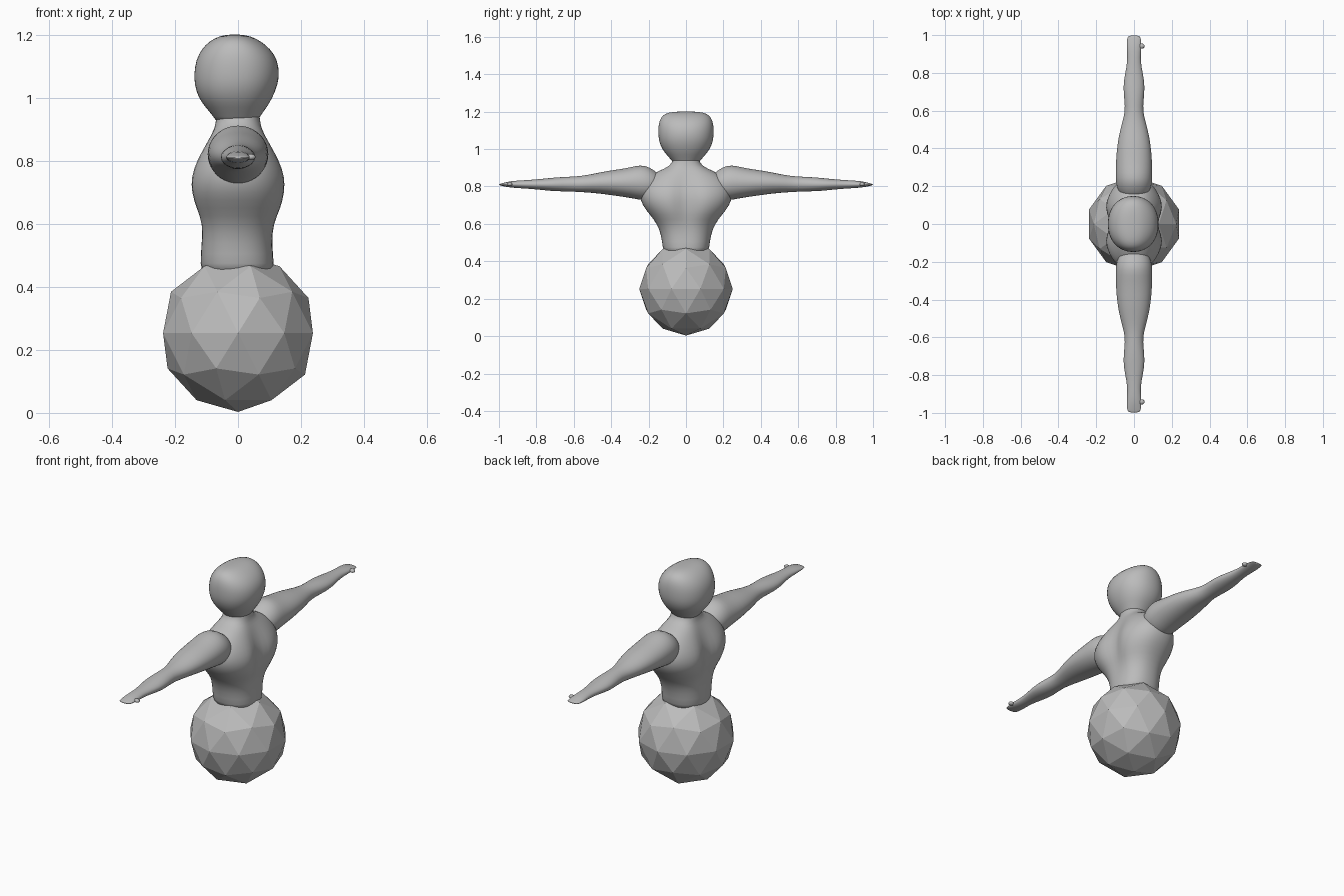
import bpy, bmesh, math

grey = bpy.data.materials.new("plain grey")
grey.diffuse_color = (0.5, 0.5, 0.5, 1)


def finish(bm, name, smooth=True):
    bmesh.ops.recalc_face_normals(bm, faces=bm.faces)
    me = bpy.data.meshes.new(name)
    bm.to_mesh(me)
    bm.free()
    me.materials.append(grey)
    for p in me.polygons:
        p.use_smooth = smooth
    ob = bpy.data.objects.new(name, me)
    bpy.context.collection.objects.link(ob)
    return ob


def spow(v, e):
    return math.copysign(abs(v) ** e, v)


def loft(name, rings, place, seg=28, power=1.0, cleft_width=0.05):
    """Rings are (position, u centre, v centre, u radius, v radius, cleft depth)."""
    bm = bmesh.new()
    loops = []
    for pos, cu, cv, ru, rv, cleft in rings:
        loop = []
        for i in range(seg):
            t = 2 * math.pi * i / seg
            u, v = ru * spow(math.cos(t), power), rv * spow(math.sin(t), power)
            u *= 1 - cleft * math.exp(-(v / cleft_width) ** 2)
            loop.append(bm.verts.new(place(pos, cu + u, cv + v)))
        loops.append(loop)
    for a, b in zip(loops, loops[1:]):
        for i in range(seg):
            j = (i + 1) % seg
            bm.faces.new((a[i], a[j], b[j], b[i]))
    bm.faces.new(loops[0])
    bm.faces.new(loops[-1])
    ob = finish(bm, name)
    sub = ob.modifiers.new("soften", "SUBSURF")
    sub.levels = sub.render_levels = 1
    return ob


def upright(p, u, v):
    return (u, v, p)


# faceted ball base
bm = bmesh.new()
bmesh.ops.create_icosphere(bm, subdivisions=2, radius=0.25)
bmesh.ops.translate(bm, verts=bm.verts, vec=(0, 0, 0.253))
finish(bm, "ball_base", smooth=False)

# torso with a groove down the chest and back
loft("torso", [
    (0.43, 0, 0, 0.115, 0.115, 0),
    (0.47, -0.003, 0, 0.118, 0.125, 0),
    (0.54, -0.004, 0, 0.116, 0.133, 0.04),
    (0.60, 0, 0, 0.122, 0.155, 0.10),
    (0.65, 0.002, 0, 0.148, 0.195, 0.22),
    (0.70, 0, 0, 0.162, 0.235, 0.28),
    (0.75, 0, 0, 0.162, 0.250, 0.28),
    (0.80, 0, 0, 0.142, 0.245, 0.24),
    (0.85, 0, 0, 0.112, 0.205, 0.15),
    (0.885, 0, 0, 0.088, 0.145, 0.05),
    (0.91, 0, 0, 0.072, 0.080, 0),
    (0.95, 0, 0, 0.068, 0.070, 0),
    (0.98, 0, 0, 0.065, 0.065, 0),
], upright, power=0.88)

# head, rounder from the side than from the front
loft("head", [
    (0.915, -0.003, 0, 0.062, 0.062, 0),
    (0.94, -0.004, 0, 0.073, 0.077, 0),
    (0.97, -0.006, 0, 0.098, 0.105, 0),
    (1.00, -0.008, 0, 0.118, 0.128, 0),
    (1.04, -0.006, 0, 0.133, 0.145, 0),
    (1.08, -0.004, 0, 0.136, 0.149, 0),
    (1.12, -0.004, 0, 0.130, 0.149, 0),
    (1.155, -0.006, 0, 0.110, 0.142, 0),
    (1.18, -0.009, 0, 0.082, 0.126, 0),
    (1.196, -0.010, 0, 0.050, 0.098, 0),
    (1.201, -0.010, 0, 0.018, 0.040, 0),
], upright, power=0.92)

# arms: y position, bottom, top, half depth in x
ARM = [
    (0.13, 0.775, 0.855, 0.05), (0.17, 0.735, 0.888, 0.085),
    (0.22, 0.722, 0.917, 0.098), (0.27, 0.733, 0.911, 0.098),
    (0.33, 0.743, 0.896, 0.097), (0.42, 0.756, 0.885, 0.090),
    (0.50, 0.766, 0.867, 0.074), (0.57, 0.770, 0.855, 0.053),
    (0.62, 0.773, 0.853, 0.047), (0.70, 0.774, 0.849, 0.057),
    (0.76, 0.780, 0.842, 0.055), (0.83, 0.787, 0.836, 0.040),
    (0.88, 0.790, 0.833, 0.035), (0.94, 0.794, 0.829, 0.039),
    (0.98, 0.802, 0.818, 0.037), (1.00, 0.807, 0.813, 0.031),
]
for side, label in ((1, "left"), (-1, "right")):
    loft(label + "_arm",
         [(y, 0, (lo + hi) / 2, rx, (hi - lo) / 2, 0) for y, lo, hi, rx in ARM],
         lambda p, u, v, s=side: (u, s * p, v), seg=20)
    # thumb
    bm = bmesh.new()
    bmesh.ops.create_uvsphere(bm, u_segments=10, v_segments=6, radius=1)
    for v in bm.verts:
        v.co = (0.040 + 0.017 * v.co.x, side * (0.942 + 0.014 * v.co.y), 0.812 + 0.01 * v.co.z)
    finish(bm, label + "_thumb")
